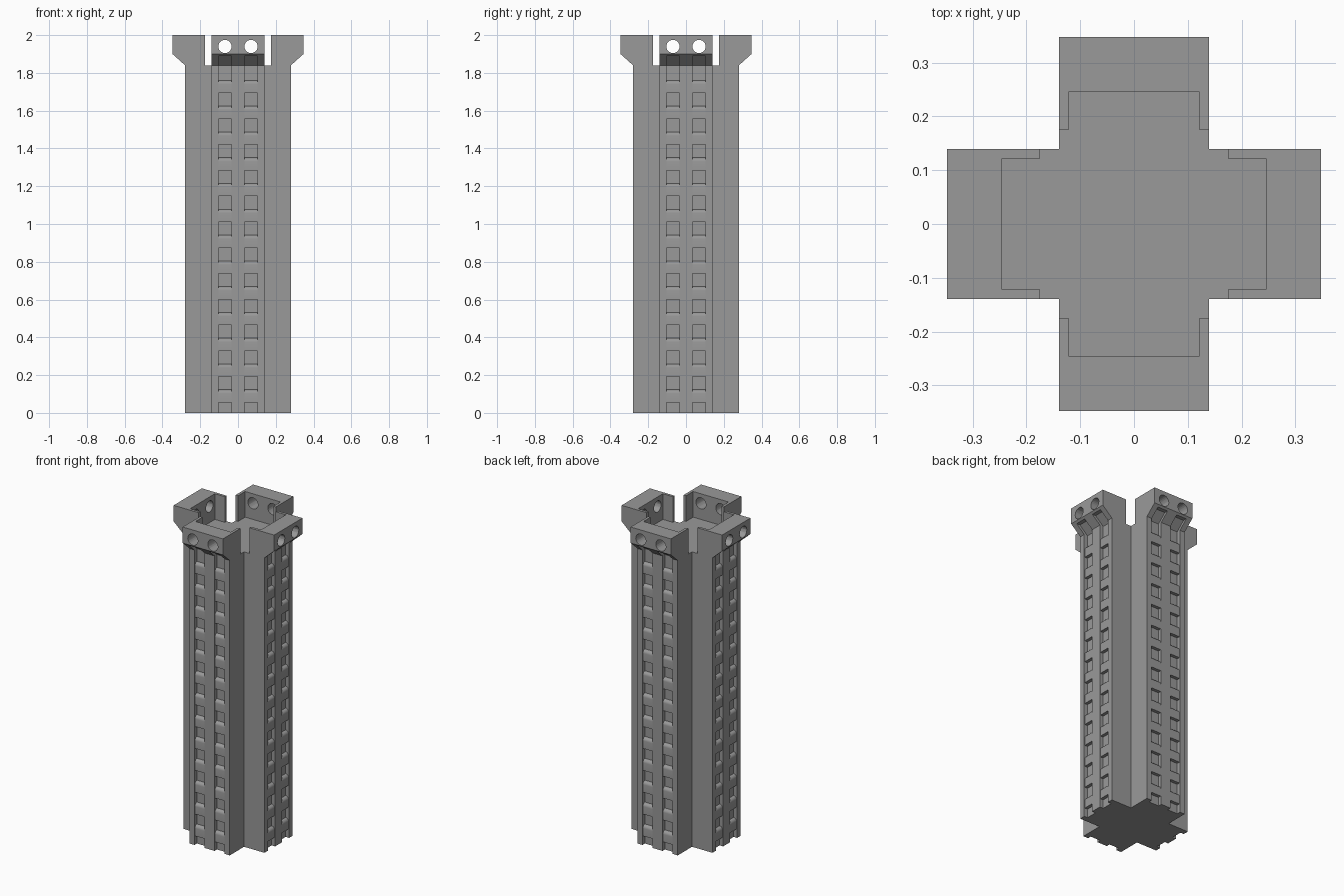
import bpy, bmesh, math
from mathutils import Matrix

if "Cube" in bpy.data.objects:
    bpy.data.objects.remove(bpy.data.objects["Cube"], do_unlink=True)

ARM, REACH, FLOOR, TOP = 0.139, 0.28, 1.84, 2.0
LANES = (-0.069, 0.069)

grey = bpy.data.materials.new("mid_grey")
grey.use_nodes = True
colour = (0.32, 0.32, 0.32, 1)
grey.diffuse_color = colour
grey.node_tree.nodes["Principled BSDF"].inputs["Base Color"].default_value = colour


def extrude(bm, points, step, turn):
    """Extrude a closed outline along step, then turn it about z."""
    face = bm.faces.new([bm.verts.new(p) for p in points])
    new = bmesh.ops.extrude_face_region(bm, geom=[face])["geom"]
    moved = [v for v in new if isinstance(v, bmesh.types.BMVert)]
    bmesh.ops.translate(bm, verts=moved, vec=step)
    bmesh.ops.rotate(bm, verts=list(face.verts) + moved,
                     matrix=Matrix.Rotation(turn, 3, "Z"))


def slab(bm, profile, x0, x1, turn):
    """Profile of (outward, height) pairs spanning x0 to x1."""
    extrude(bm, [(x0, y, z) for y, z in profile], (x1 - x0, 0, 0), turn)


def box(y0, y1, z0, z1):
    return [(y0, z0), (y1, z0), (y1, z1), (y0, z1)]


def finish(bm, name):
    bmesh.ops.recalc_face_normals(bm, faces=bm.faces)
    mesh = bpy.data.meshes.new(name)
    bm.to_mesh(mesh)
    bm.free()
    mesh.materials.append(grey)
    obj = bpy.data.objects.new(name, mesh)
    bpy.context.collection.objects.link(obj)
    return obj


def carve(obj, cutter):
    cutter.hide_render = True
    mod = obj.modifiers.new("carve", "BOOLEAN")
    mod.operation, mod.solver, mod.object = "DIFFERENCE", "EXACT", cutter
    bpy.ops.object.select_all(action="DESELECT")
    bpy.context.view_layer.objects.active = obj
    obj.select_set(True)
    bpy.ops.object.modifier_apply(modifier=mod.name)
    bpy.data.objects.remove(cutter, do_unlink=True)
    bpy.ops.object.shade_smooth_by_angle(angle=math.radians(30))


# Ladder outline: flat ceilings, rounded rung tops
BACK, RUNG = 0.256, 0.276
ladder = [(0.4, -0.02), (BACK, -0.02)]
for i in range(13):
    ceiling = 0.055 + 0.1365 * i
    crest = ceiling + 0.0675
    ladder += [(BACK, ceiling), (RUNG, ceiling)]
    for k in range(6):
        a = math.pi / 2 * k / 5
        ladder.append((BACK + (RUNG - BACK) * math.cos(a),
                       crest - 0.02 + 0.02 * math.sin(a)))
ladder += [(BACK, FLOOR + 0.02), (0.4, FLOOR + 0.02)]

turns = [math.pi / 2 * i for i in range(4)]

# Cross-shaped shaft with two ladder grooves on each arm
corner = [(ARM, ARM), (ARM, REACH), (-ARM, REACH)]
outline = []
for t in turns:
    outline += [Matrix.Rotation(t, 3, "Z") @ Matrix.Translation((x, y, 0)).translation
                for x, y in corner]
bm = bmesh.new()
extrude(bm, outline, (0, 0, FLOOR), 0)
shaft = finish(bm, "shaft")
bm = bmesh.new()
for t in turns:
    for x in LANES:
        slab(bm, ladder, x - 0.035, x + 0.035, t)
carve(shaft, finish(bm, "ladder_cutter"))

# Flared bracket on each arm: hollow, with two bolt holes
flare = [(0.175, FLOOR), (REACH, FLOOR), (0.347, 1.9), (0.347, TOP), (0.175, TOP)]
groove = [(BACK, 1.8), (BACK, FLOOR), (0.312, 1.89), (0.4, 1.89), (0.4, 1.8)]
for t, side in zip(turns, ("back", "right", "front", "left")):
    bm = bmesh.new()
    slab(bm, flare, -ARM, ARM, t)
    bracket = finish(bm, side + "_bracket")
    bm = bmesh.new()
    slab(bm, box(0.1, 0.245, 1.8, 2.1), -0.122, 0.122, t)
    carve(bracket, finish(bm, "cavity_cutter"))
    bm = bmesh.new()
    for x in LANES:
        slab(bm, groove, x - 0.035, x + 0.035, t)
        ring = [(x + 0.035 * math.cos(a), 0.2, 1.94 + 0.035 * math.sin(a))
                for a in (math.tau * k / 24 for k in range(24))]
        extrude(bm, ring, (0, 0.3, 0), t)
    carve(bracket, finish(bm, "hole_cutter"))
